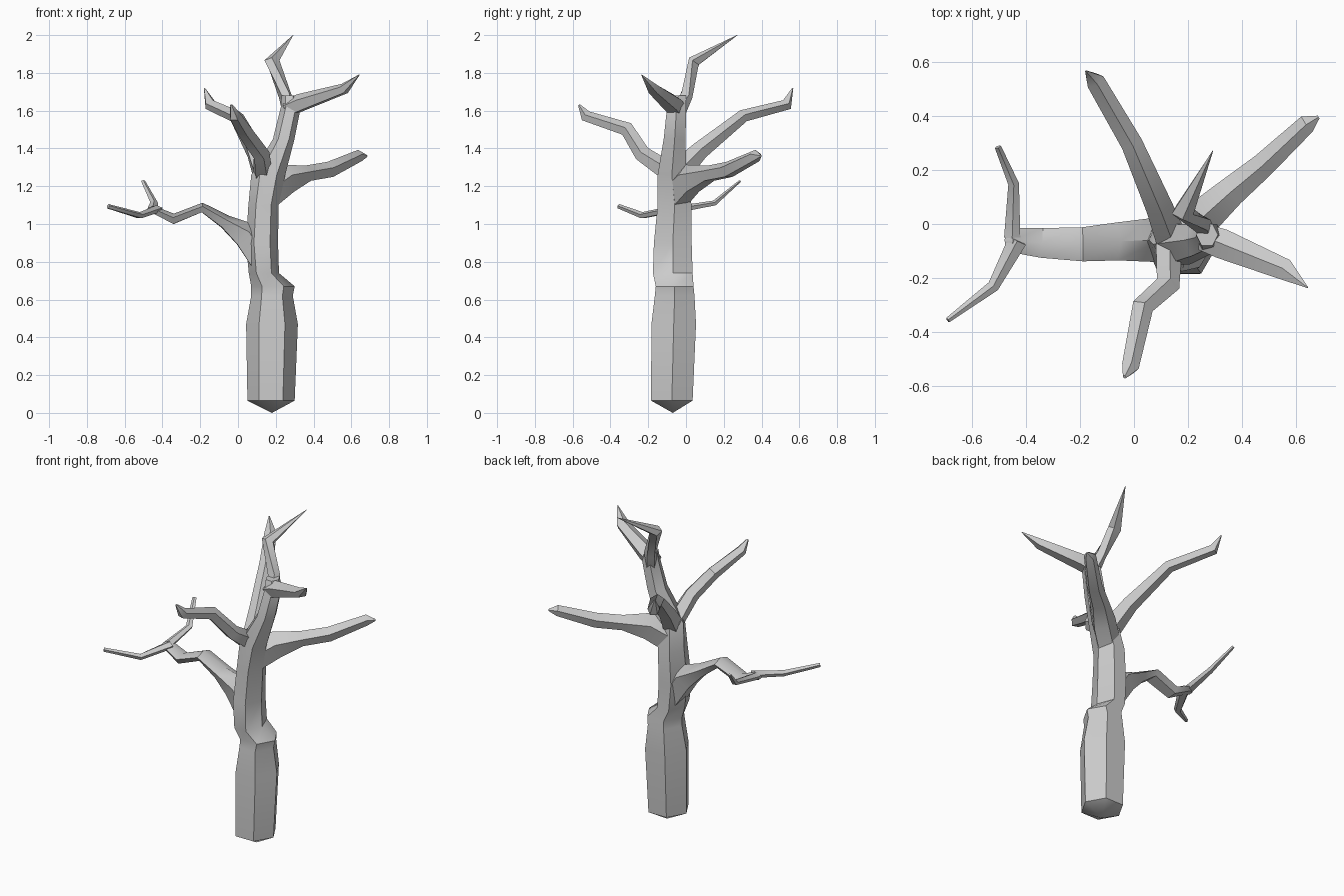
import bpy, bmesh, math
from mathutils import Vector

if "Cube" in bpy.data.objects:
    bpy.data.objects.remove(bpy.data.objects["Cube"])

bark = bpy.data.materials.new("grey bark")
bark.use_nodes = True
GREY = (0.6, 0.6, 0.6, 1)
bark.diffuse_color = GREY
bark.node_tree.nodes["Principled BSDF"].inputs["Base Color"].default_value = GREY


def limb(name, rings, sides=5, upright=False):
    """Sweep a faceted tube; each ring is x, y, z, half width, half height."""
    pts = [Vector(r[:3]) for r in rings]
    start = 0 if upright else math.pi / 2
    angles = [start + math.tau * i / sides for i in range(sides)]
    wide = max(abs(math.cos(a)) for a in angles)
    tall = max(abs(math.sin(a)) for a in angles)
    bm = bmesh.new()
    loops = []
    for i, (p, ring) in enumerate(zip(pts, rings)):
        if upright:
            side, up = Vector((1, 0, 0)), Vector((0, 1, 0))
        else:
            a, b = pts[max(i - 1, 0)], pts[min(i + 1, len(pts) - 1)]
            tangent = ((p - a).normalized() + (b - p).normalized()).normalized()
            side = tangent.cross(Vector((0, 0, 1))).normalized()
            up = side.cross(tangent)
        loops.append([bm.verts.new(p + side * ring[3] * math.cos(t) / wide
                                   + up * ring[4] * math.sin(t) / tall) for t in angles])
    for low, high in zip(loops, loops[1:]):
        for i in range(sides):
            j = (i + 1) % sides
            bm.faces.new((low[i], low[j], high[j], high[i]))
    bm.faces.new(loops[0][::-1])
    bm.faces.new(loops[-1])
    bmesh.ops.remove_doubles(bm, verts=bm.verts, dist=0.0005)
    bmesh.ops.recalc_face_normals(bm, faces=bm.faces)
    mesh = bpy.data.meshes.new(name)
    bm.to_mesh(mesh)
    bm.free()
    mesh.materials.append(bark)
    obj = bpy.data.objects.new(name, mesh)
    bpy.context.collection.objects.link(obj)
    bpy.ops.object.select_all(action='DESELECT')
    obj.select_set(True)
    bpy.context.view_layer.objects.active = obj
    bpy.ops.object.shade_smooth_by_angle(angle=math.radians(40))
    return obj


# Trunk with pointed foot, broken ledge and leaning leader
trunk = limb("trunk", [
    (.18, -.07, 0, 0, 0), (.175, -.075, .065, .125, .11),
    (.18, -.065, .47, .137, .118), (.18, -.06, .62, .11, .105),
    (.185, -.06, .67, .115, .1), (.137, -.07, .74, .08, .105),
    (.127, -.07, .9, .085, .1), (.135, -.06, 1.1, .08, .09),
    (.16, -.075, 1.26, .09, .075), (.242, -.06, 1.45, .057, .058),
    (.28, -.05, 1.62, .053, .05), (.27, -.04, 1.68, .04, .04)], 6, True)

# The front of the trunk is softly rounded
for edge in trunk.data.edges:
    a, b = (trunk.data.vertices[i].co for i in edge.vertices)
    if abs(a.z - b.z) > .03 and .06 < min(a.z, b.z) and (a.y + b.y) / 2 < -.12:
        trunk.data.attributes["sharp_edge"].data[edge.index].value = False

# Fork at the top of the leader
limb("top_spike", [
    (.27, -.04, 1.6, .035, .045), (.25, .0, 1.68, .035, .035),
    (.18, .045, 1.86, .04, .035), (.292, .272, 2.0, .001, .001)])
limb("top_side_branch", [
    (.26, -.05, 1.61, .05, .05), (.33, -.075, 1.64, .055, .05),
    (.56, -.17, 1.715, .04, .03), (.642, -.235, 1.79, .002, .002)])

# Main branches around the crown
limb("left_branch", [
    (.14, -.06, 1.15, .07, .09), (.25, .02, 1.235, .07, .085),
    (.36, .12, 1.265, .055, .045), (.48, .22, 1.285, .045, .045),
    (.64, .37, 1.36, .035, .033), (.682, .395, 1.36, .006, .006)])
limb("back_branch", [
    (.14, -.06, 1.25, .06, .07), (.09, .07, 1.385, .05, .05),
    (-.01, .3, 1.57, .04, .035), (-.145, .53, 1.63, .035, .032),
    (-.178, .565, 1.72, .003, .003)])
limb("front_branch", [
    (.13, -.06, 1.25, .05, .06), (.122, -.23, 1.37, .045, .045),
    (.03, -.31, 1.5, .04, .04), (-.015, -.53, 1.57, .032, .032),
    (-.035, -.565, 1.63, .008, .006)])

# Low branch and its two twigs
limb("right_branch", [
    (.15, -.06, .76, .09, .07), (.04, -.06, .94, .08, .08),
    (-.07, -.065, 1.01, .07, .04), (-.19, -.075, 1.085, .063, .028),
    (-.34, -.07, 1.025, .055, .03), (-.45, -.06, 1.075, .045, .022),
    (-.475, -.06, 1.07, .02, .015)])
limb("right_front_twig", [
    (-.43, -.06, 1.08, .035, .02), (-.52, -.23, 1.045, .022, .018),
    (-.688, -.355, 1.093, .01, .013)])
limb("right_back_twig", [
    (-.45, -.05, 1.075, .03, .02), (-.445, .15, 1.11, .02, .015),
    (-.503, .285, 1.227, .012, .006)])
